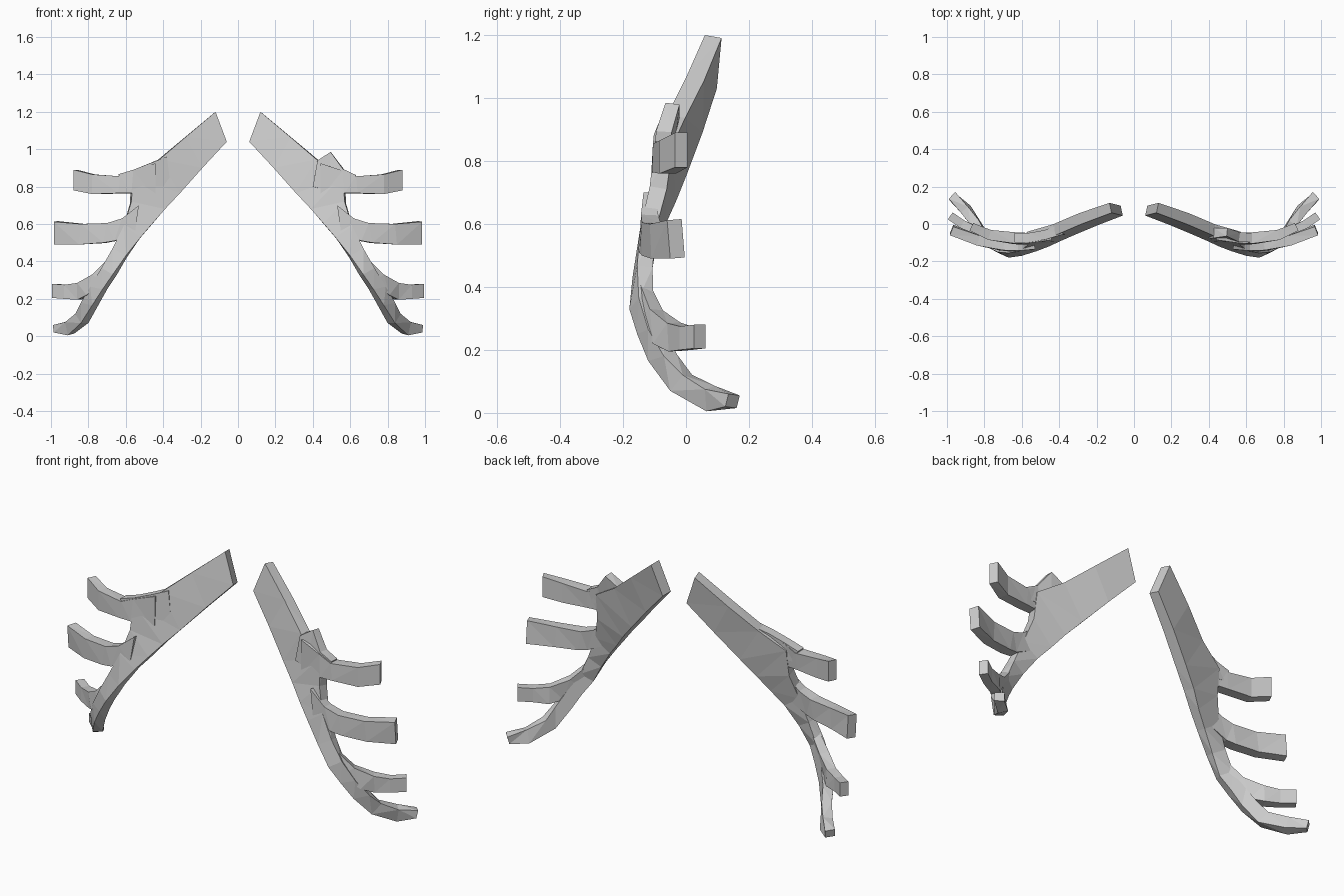
import bpy, bmesh
from mathutils import Vector

# Each station: front upper edge point, front lower edge point, thickness
BAR = [
    ((.12, .06, 1.20), (.06, .045, 1.04), .055),
    ((.28, 0, 1.065), (.19, -.005, .90), .06),
    ((.42, -.06, .945), (.31, -.055, .765), .06),
    ((.56, -.10, .86), (.39, -.09, .68), .06),
    ((.57, -.115, .72), (.455, -.12, .605), .055),
    ((.61, -.145, .59), (.52, -.145, .53), .05),
    ((.67, -.155, .47), (.60, -.17, .43), .05),
    ((.73, -.15, .365), (.67, -.18, .33), .05),
    ((.79, -.12, .265), (.725, -.155, .25), .055),
    ((.84, -.07, .18), (.78, -.12, .165), .055),
    ((.87, -.01, .12), (.84, -.05, .07), .05),
    ((.925, .06, .075), (.91, .065, .005), .05),
    ((.99, .135, .06), (.985, .125, .02), .05),
]
RIBS = {
    "upper_branch": [
        ((.44, -.085, .925), (.44, -.088, .74), .05),
        ((.56, -.102, .885), (.57, -.11, .765), .055),
        ((.63, -.105, .855), (.64, -.108, .765), .06),
        ((.78, -.085, .865), (.78, -.085, .76), .055),
        ((.88, -.035, .89), (.88, -.035, .78), .045)],
    "middle_branch": [
        ((.53, -.135, .70), (.55, -.142, .56), .045),
        ((.62, -.143, .63), (.66, -.148, .51), .055),
        ((.70, -.14, .605), (.72, -.14, .50), .06),
        ((.84, -.115, .60), (.85, -.11, .49), .055),
        ((.985, -.06, .612), (.985, -.05, .49), .05)],
    "lower_branch": [
        ((.69, -.15, .42), (.72, -.155, .29), .04),
        ((.78, -.115, .33), (.81, -.105, .22), .05),
        ((.86, -.06, .285), (.86, -.055, .195), .05),
        ((.93, -.02, .275), (.93, -.02, .20), .045),
        ((.995, .025, .28), (.995, .025, .205), .045)],
}
BUMP = [
    ((.425, -.075, .94), (.40, -.08, .80), .055),
    ((.495, -.065, .985), (.48, -.088, .78), .045),
    ((.56, -.095, .895), (.55, -.10, .80), .05),
    ((.63, -.098, .862), (.61, -.10, .80), .05),
]
FILLET = [
    ((.38, -.055, .96), (.36, -.06, .80), .055),
    ((.47, -.082, .925), (.46, -.088, .80), .05),
    ((.56, -.098, .89), (.55, -.10, .80), .05),
    ((.64, -.098, .866), (.61, -.10, .80), .05),
]


def loft(name, stations, side):
    """Four-sided bar through the stations, thickened towards the back."""
    bm = bmesh.new()
    up = [Vector(s[0]) for s in stations]
    low = [Vector(s[1]) for s in stations]
    mid = [(a + b) / 2 for a, b in zip(up, low)]
    rings, last = [], len(stations) - 1
    for i, s in enumerate(stations):
        tangent = mid[min(i + 1, last)] - mid[max(i - 1, 0)]
        n = (up[i] - low[i]).cross(tangent).normalized()
        ring = [up[i], low[i], low[i] + n * s[2], up[i] + n * s[2]]
        rings.append([bm.verts.new((p.x * side, p.y, p.z)) for p in ring])
    for a, b in zip(rings, rings[1:]):
        for k in range(4):
            m = (k + 1) % 4
            bm.faces.new((a[k], a[m], b[m], b[k]))
    bm.faces.new(rings[0])
    bm.faces.new(rings[-1])
    bmesh.ops.triangulate(bm, faces=bm.faces[:])
    bmesh.ops.recalc_face_normals(bm, faces=bm.faces[:])
    me = bpy.data.meshes.new(name)
    bm.to_mesh(me)
    bm.free()
    ob = bpy.data.objects.new(name, me)
    bpy.context.collection.objects.link(ob)
    return ob


def build(name, side, shoulder):
    # Main bar joined with its three branches and the upper shoulder
    body = loft(name, BAR, side)
    parts = [loft(n, s, side) for n, s in RIBS.items()]
    parts.append(loft("shoulder", shoulder, side))
    for p in parts:
        mod = body.modifiers.new(p.name, 'BOOLEAN')
        mod.operation = 'UNION'
        mod.solver = 'EXACT'
        mod.object = p
    dg = bpy.context.evaluated_depsgraph_get()
    joined = bpy.data.meshes.new_from_object(body.evaluated_get(dg))
    body.modifiers.clear()
    body.data = joined
    joined.name = name
    for p in parts:
        bpy.data.objects.remove(p, do_unlink=True)


build("cartilage_bar_right", 1, BUMP)
build("cartilage_bar_left", -1, FILLET)
